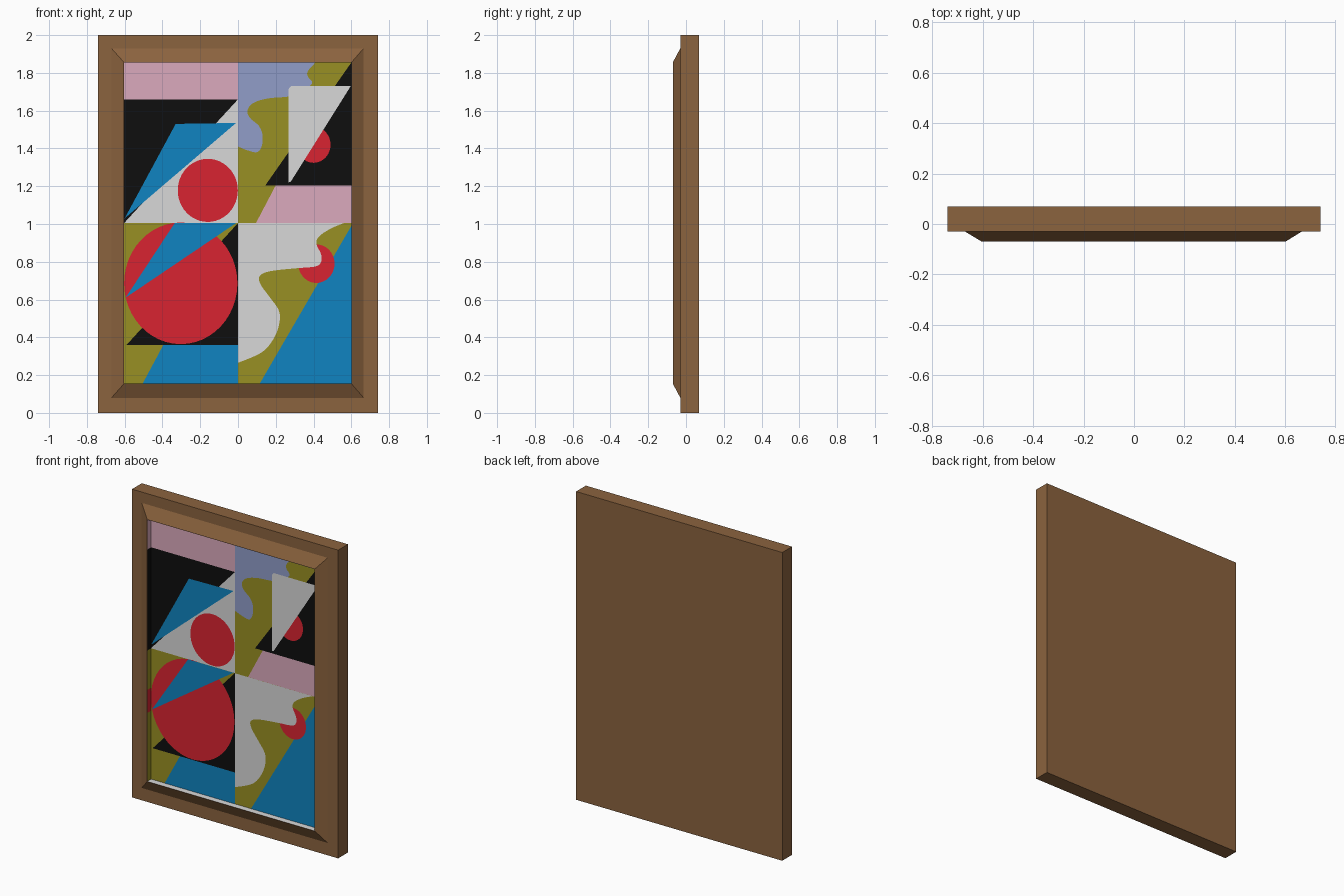
import bpy, bmesh, math
from mathutils import Vector

cube = bpy.data.objects.get("Cube")
if cube:
    bpy.data.objects.remove(cube, do_unlink=True)


def material(name, *srgb):
    lin = [((c / 255 + 0.055) / 1.055) ** 2.4 if c > 10 else c / 3294 for c in srgb]
    m = bpy.data.materials.new(name)
    m.use_nodes = True
    m.diffuse_color = (*lin, 1)
    m.node_tree.nodes["Principled BSDF"].inputs["Base Color"].default_value = (*lin, 1)
    return m


WOOD = material("wood", 139, 99, 62)
PINK = material("pink", 219, 170, 189)
BLACK = material("black", 14, 14, 14)
BLUE = material("blue", 16, 132, 193)
WHITE = material("off_white", 216, 216, 216)
RED = material("red", 217, 36, 49)
OLIVE = material("olive", 153, 144, 35)
LAVENDER = material("lavender", 145, 157, 201)

# Opening of the frame, and the depths of its lip and of the painting
L, R, B, T = -0.603, 0.6, 0.155, 1.855
MID = 1.005
LIP, BED, STEP = -0.07, -0.03, 0.0008
VIEWER = Vector((0, -0.5, 1))


def finish(name, bm, mat):
    mesh = bpy.data.meshes.new(name)
    bm.to_mesh(mesh)
    bm.free()
    mesh.materials.append(mat)
    ob = bpy.data.objects.new(name, mesh)
    bpy.context.collection.objects.link(ob)
    return ob


def face(name, mat, points):
    """One flat face turned towards the viewer's side."""
    bm = bmesh.new()
    f = bm.faces.new([bm.verts.new(p) for p in points])
    f.normal_update()
    if f.normal.dot(VIEWER - f.calc_center_median()) < 0:
        f.normal_flip()
    return finish(name, bm, mat)


def patch(name, mat, layer, outline):
    y = BED - STEP * layer
    return face(name, mat, [(min(max(x, L), R), y, min(max(z, B), T)) for x, z in outline])


def rect(x0, x1, z0, z1):
    return [(x0, z0), (x1, z0), (x1, z1), (x0, z1)]


def ellipse(cx, cz, rx, rz, n=48):
    turn = [math.tau * i / n for i in range(n)]
    return [(cx + rx * math.cos(a), cz + rz * math.sin(a)) for a in turn]


def wave(points, steps=5):
    """Smooth open curve through the points."""
    p = [Vector(q) for q in points]
    p = [p[0]] + p + [p[-1]]
    out = []
    for a, b, c, d in zip(p, p[1:], p[2:], p[3:]):
        for i in range(steps):
            t = i / steps
            out.append(b + (c - a) * t / 2 + (a * 2 - b * 5 + c * 4 - d) * t * t / 2
                       + (b * 3 - a - c * 3 + d) * t ** 3 / 2)
    return [tuple(q) for q in out] + [tuple(p[-1])]


# Wooden frame: rectangular rings from the back, over the lip, into the recess
rings = [(-0.74, 0.74, 0, 2, 0.07), (-0.74, 0.74, 0, 2, BED),
         (-0.67, 0.665, 0.08, 1.93, BED), (L, R, B, T, LIP), (L, R, B, T, BED)]
bm = bmesh.new()
loops = [[bm.verts.new((x, y, z)) for x, z in rect(x0, x1, z0, z1)]
         for x0, x1, z0, z1, y in rings]
for a, b in zip(loops, loops[1:]):
    for i in range(4):
        j = (i + 1) % 4
        bm.faces.new((a[i], a[j], b[j], b[i]))
bm.faces.new(loops[0])
bm.faces.new(loops[-1])
bmesh.ops.recalc_face_normals(bm, faces=bm.faces)
finish("frame", bm, WOOD)

# Painted lining of the recess walls
GAP = 0.001
for side, x, bands in (
        ("left", L + GAP, [(B, 0.6, OLIVE), (0.6, 0.75, RED), (0.75, MID, OLIVE),
                           (MID, 1.66, BLACK), (1.66, T, PINK)]),
        ("right", R - GAP, [(B, MID, BLUE), (MID, 1.205, PINK), (1.205, T, BLACK)])):
    for i, (z0, z1, mat) in enumerate(bands):
        face(f"lining_{side}_{i}", mat,
             [(x, LIP, z0), (x, BED, z0), (x, BED, z1), (x, LIP, z1)])
for name, z, x0, x1, mat in (("bottom", B + GAP, L, R, WHITE),
                             ("top_left", T - GAP, L, 0, PINK),
                             ("top_right", T - GAP, 0, R, LAVENDER)):
    face("lining_" + name, mat, [(x0, LIP, z), (x1, LIP, z), (x1, BED, z), (x0, BED, z)])

# Upper left panel
patch("upper_left_ground", BLACK, 1, rect(L, 0, MID, 1.66))
patch("upper_left_band", PINK, 1, rect(L, 0, 1.66, T))
patch("upper_left_wedge", WHITE, 2, [(L, MID), (0, MID), (0, 1.66)])
patch("upper_left_triangle", BLUE, 3, [(-0.6, 1.03), (-0.01, 1.535), (-0.33, 1.53)])
patch("upper_left_disc", RED, 4, ellipse(-0.16, 1.178, 0.159, 0.167))

# Lower left panel
patch("lower_left_ground", OLIVE, 1, rect(L, 0, B, MID))
patch("lower_left_wedge", BLACK, 2, [(-0.59, 0.36), (0, 0.36), (0, MID)])
patch("lower_left_base", BLUE, 2, [(-0.505, B), (0, B), (0, 0.36), (-0.395, 0.36)])
patch("lower_left_disc", RED, 3, ellipse(-0.303, 0.686, 0.3, 0.322))
patch("lower_left_triangle", BLUE, 4, [(-0.595, 0.61), (-0.01, MID), (-0.335, MID)])

# Upper right panel
patch("upper_right_ground", OLIVE, 1, rect(0, R, MID, T))
patch("upper_right_sky", LAVENDER, 2, [(0, T)] + wave([
    (0.41, T), (0.37, 1.81), (0.37, 1.78), (0.39, 1.74), (0.29, 1.68), (0.16, 1.665),
    (0.08, 1.64), (0.05, 1.6), (0.065, 1.56), (0.11, 1.52), (0.13, 1.47),
    (0.125, 1.41), (0.1, 1.38), (0.05, 1.39), (0, 1.41)]))
patch("upper_right_wedge", BLACK, 3, [(0.145, 1.205), (R, 1.205), (R, T)])
patch("upper_right_base", PINK, 3, [(0.095, MID), (R, MID), (R, 1.205), (0.2, 1.205)])
patch("upper_right_disc", RED, 4, ellipse(0.4, 1.42, 0.09, 0.096))
patch("upper_right_triangle", WHITE, 5,
      [(0.268, 1.22), (0.28, 1.225), (0.597, 1.73), (0.28, 1.73), (0.268, 1.715)])

# Lower right panel
patch("lower_right_ground", OLIVE, 1, rect(0, R, B, MID))
patch("lower_right_wedge", BLUE, 2, [(0.115, B), (R, B), (R, 0.99)])
patch("lower_right_disc", RED, 3, ellipse(0.415, 0.79, 0.096, 0.102))
patch("lower_right_wave", WHITE, 4, [(0, MID)] + wave([
    (0.56, MID), (0.49, 0.975), (0.43, 0.935), (0.415, 0.895), (0.44, 0.84),
    (0.44, 0.8), (0.41, 0.775), (0.3, 0.765), (0.17, 0.75), (0.115, 0.725),
    (0.12, 0.68), (0.17, 0.61), (0.215, 0.545), (0.22, 0.48), (0.19, 0.395),
    (0.125, 0.32), (0, 0.265)]))
